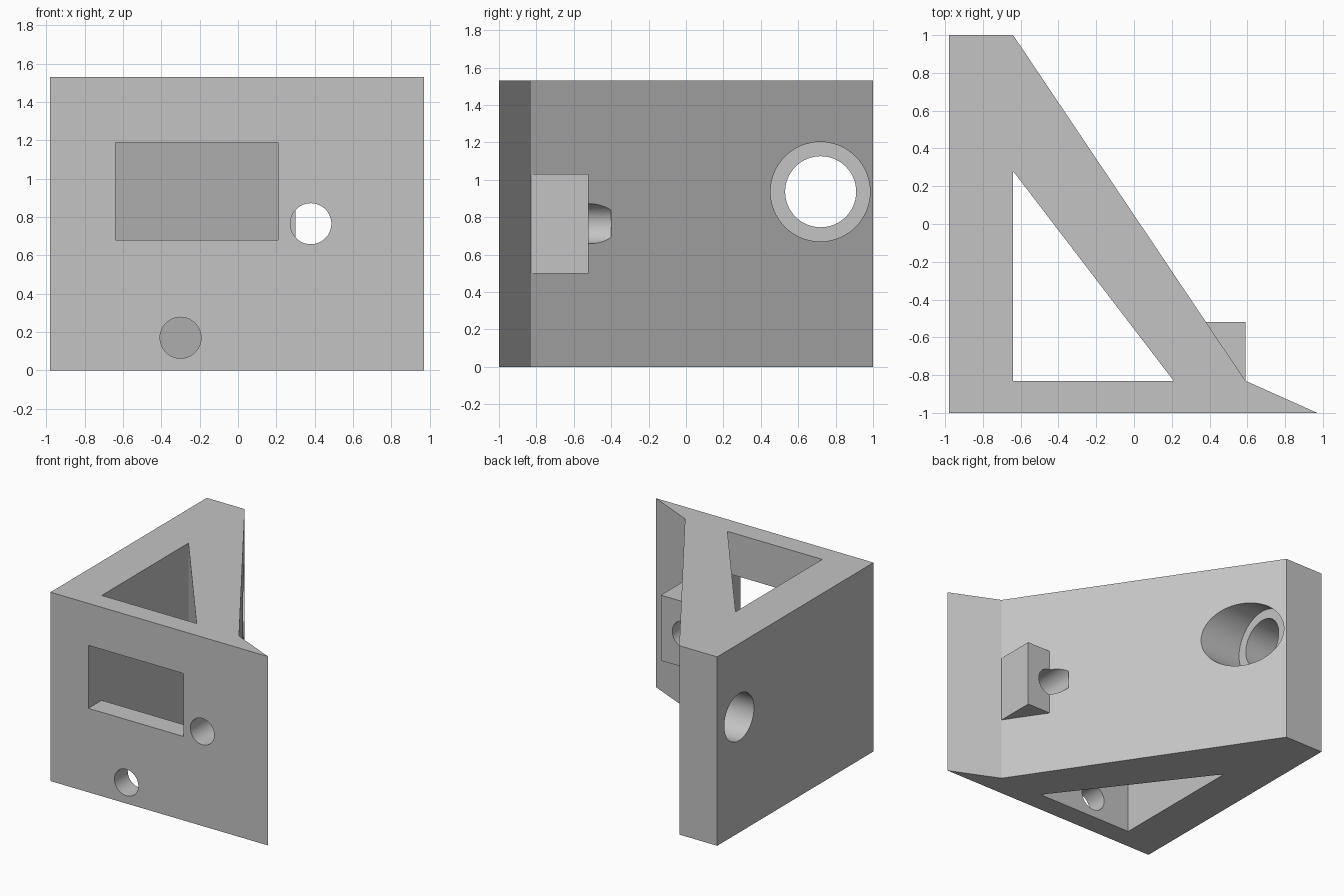
import bpy, bmesh, math
from mathutils import Matrix, Vector

default = bpy.data.objects.get("Cube")
if default:
    bpy.data.objects.remove(default, do_unlink=True)

HEIGHT = 1.53

grey = bpy.data.materials.new("light grey")
grey.use_nodes = True
colour = (0.55, 0.55, 0.55, 1)
grey.diffuse_color = colour
grey.node_tree.nodes["Principled BSDF"].inputs["Base Color"].default_value = colour


def make_object(name, bm):
    bmesh.ops.recalc_face_normals(bm, faces=bm.faces)
    mesh = bpy.data.meshes.new(name)
    bm.to_mesh(mesh)
    bm.free()
    mesh.materials.append(grey)
    obj = bpy.data.objects.new(name, mesh)
    bpy.context.collection.objects.link(obj)
    return obj


def prism(name, outline, z0, z1):
    bm = bmesh.new()
    face = bm.faces.new([bm.verts.new((x, y, z0)) for x, y in outline])
    new = bmesh.ops.extrude_face_region(bm, geom=[face])["geom"]
    moved = [v for v in new if isinstance(v, bmesh.types.BMVert)]
    bmesh.ops.translate(bm, verts=moved, vec=(0, 0, z1 - z0))
    return make_object(name, bm)


def box(name, x0, x1, y0, y1, z0, z1):
    return prism(name, [(x0, y0), (x1, y0), (x1, y1), (x0, y1)], z0, z1)


def cylinder(name, start, end, radius, squash=1.0):
    """Round bar from start to end; squash narrows it along x."""
    a, b = Vector(start), Vector(end)
    turn = (b - a).to_track_quat("Z", "Y").to_matrix().to_4x4()
    narrow = Matrix.Diagonal((squash, 1, 1, 1))
    bm = bmesh.new()
    bmesh.ops.create_cone(bm, cap_ends=True, segments=64, radius1=radius,
                          radius2=radius, depth=(b - a).length)
    bm.transform(Matrix.Translation((a + b) / 2) @ narrow @ turn)
    return make_object(name, bm)


def combine(body, other, operation):
    mod = body.modifiers.new(other.name, "BOOLEAN")
    mod.operation = operation
    mod.solver = "EXACT"
    mod.object = other
    bpy.context.view_layer.objects.active = body
    bpy.ops.object.modifier_apply(modifier=mod.name)
    bpy.data.objects.remove(other, do_unlink=True)


# Wedge-shaped body
bracket = prism("bracket", [(-0.98, -1), (0.97, -1), (0.59, -0.83),
                            (-0.64, 1), (-0.98, 1)], 0, HEIGHT)

# Square screw boss on the sloping wall
combine(bracket, box("screw_boss", 0.3, 0.59, -0.9, -0.52, 0.5, 1.03), "UNION")

cutters = [
    # Triangular opening from top to bottom
    prism("triangle_opening", [(-0.64, -0.83), (0.21, -0.83), (-0.64, 0.28)],
          -0.1, HEIGHT + 0.1),
    # Rectangular window in the front wall
    box("front_window", -0.64, 0.21, -1.1, -0.829, 0.68, 1.19),
    # Boss screw hole and the recess behind it
    cylinder("boss_hole", (0.38, -1.1, 0.765), (0.38, -0.4, 0.765), 0.107),
    cylinder("boss_recess", (0.38, -0.52, 0.765), (0.38, 0.3, 0.765), 0.263, 0.9),
    # Counterbore of the rear hole in the sloping wall
    cylinder("rear_counterbore", (-0.64, 0.718, 0.936), (0.2, 0.718, 0.936), 0.266),
]
# Small screw holes in the front wall
for z in (0.17, 1.36):
    cutters.append(cylinder("front_hole", (-0.3, -1.1, z), (-0.3, -0.7, z), 0.107))
# Large holes through the side wall
for y in (-0.77, 0.72):
    cutters.append(cylinder("side_hole", (-1.1, y, 0.936), (-0.6, y, 0.936), 0.19))

for cutter in cutters:
    combine(bracket, cutter, "DIFFERENCE")

bpy.ops.object.select_all(action="DESELECT")
bracket.select_set(True)
bpy.context.view_layer.objects.active = bracket
bpy.ops.object.shade_smooth_by_angle(angle=math.radians(25))
